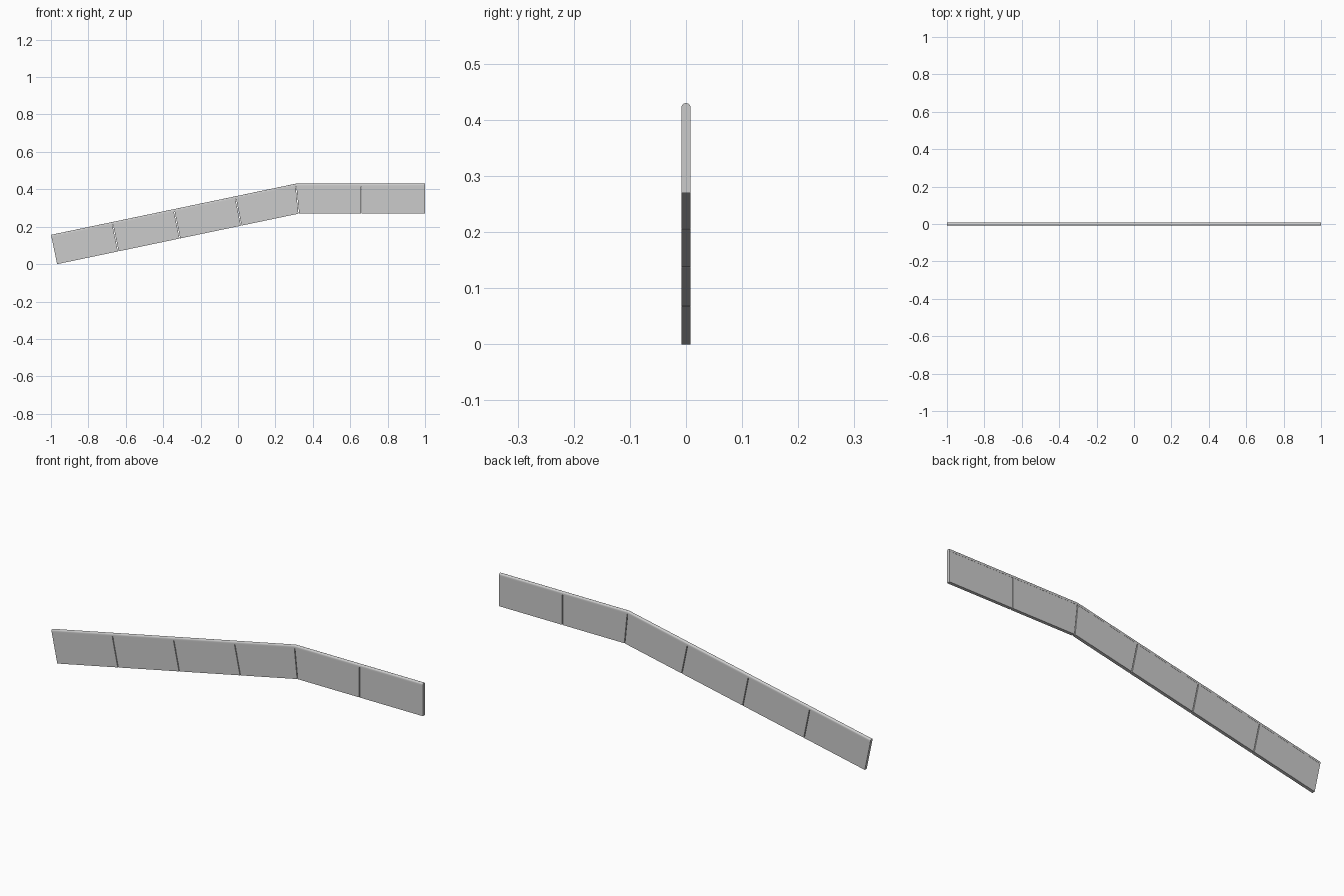
import bpy, bmesh, math
from mathutils import Vector

if "Cube" in bpy.data.objects:
    bpy.data.objects.remove(bpy.data.objects["Cube"])

# Bottom line of the balustrade in (x, z)
A, B, C = Vector((-0.967, 0)), Vector((0.325, 0.27)), Vector((1.0, 0.27))
HEIGHT, HALF = 0.16, 0.008
RAIL_BOTTOM = HEIGHT - 0.0145
GAP = 0.004

slope = (B - A).normalized()
slope_n = Vector((-slope.y, slope.x))
flat_n = Vector((0, 1))
miter = (slope_n + flat_n) / (1 + slope_n.dot(flat_n))


def make(name, rings):
    """Loft closed rings of points into a capped solid."""
    bm = bmesh.new()
    vs = [[bm.verts.new(p) for p in r] for r in rings]
    n = len(vs[0])
    for a, b in zip(vs, vs[1:]):
        for i in range(n):
            bm.faces.new((a[i], a[(i + 1) % n], b[(i + 1) % n], b[i]))
    bm.faces.new(vs[0][::-1])
    bm.faces.new(vs[-1])
    bmesh.ops.recalc_face_normals(bm, faces=bm.faces)
    me = bpy.data.meshes.new(name)
    bm.to_mesh(me)
    bm.free()
    ob = bpy.data.objects.new(name, me)
    bpy.context.collection.objects.link(ob)
    return ob


def ring(base, up, profile):
    return [(base.x + up.x * h, y, base.y + up.y * h) for y, h in profile]


# Panels: rectangular slabs, mitred where the slope meets the level run
t = HALF - 0.0004
slab = [(-t, 0), (t, 0), (t, RAIL_BOTTOM + 0.001), (-t, RAIL_BOTTOM + 0.001)]


def panels(name, start, end, up0, up, up1, cuts):
    d = (end - start).normalized()
    stops = [0] + cuts + [1]
    last = len(stops) - 2
    for i in range(last + 1):
        p = start.lerp(end, stops[i])
        q = start.lerp(end, stops[i + 1])
        if not (i == 0 and start == A):
            p = p + d * GAP / 2
        if not (i == last and end == C):
            q = q - d * GAP / 2
        make(f"{name}_{i + 1}", [ring(p, up0 if i == 0 else up, slab),
                                 ring(q, up1 if i == last else up, slab)])


panels("sloped_panel", A, B, slope_n, slope_n, miter, [0.253, 0.508, 0.762])
panels("level_panel", B, C, miter, flat_n, flat_n, [0.495])

# Handrail: straight sides with a half-round top
w = HALF + 0.0002
cap = [(-w, RAIL_BOTTOM), (w, RAIL_BOTTOM)]
cap += [(w * math.cos(math.pi * k / 12), HEIGHT - w + w * math.sin(math.pi * k / 12))
        for k in range(13)]
rail = make("handrail", [ring(A, slope_n, cap), ring(B, miter, cap), ring(C, flat_n, cap)])

bpy.context.view_layer.objects.active = rail
rail.select_set(True)
bpy.ops.object.shade_smooth_by_angle(angle=math.radians(20))
# keep the bend crisp
for e in rail.data.edges:
    a, b = (rail.data.vertices[i].co for i in e.vertices)
    if abs(a.x - B.x) < 0.03 and abs(b.x - B.x) < 0.03:
        e.use_edge_sharp = True
